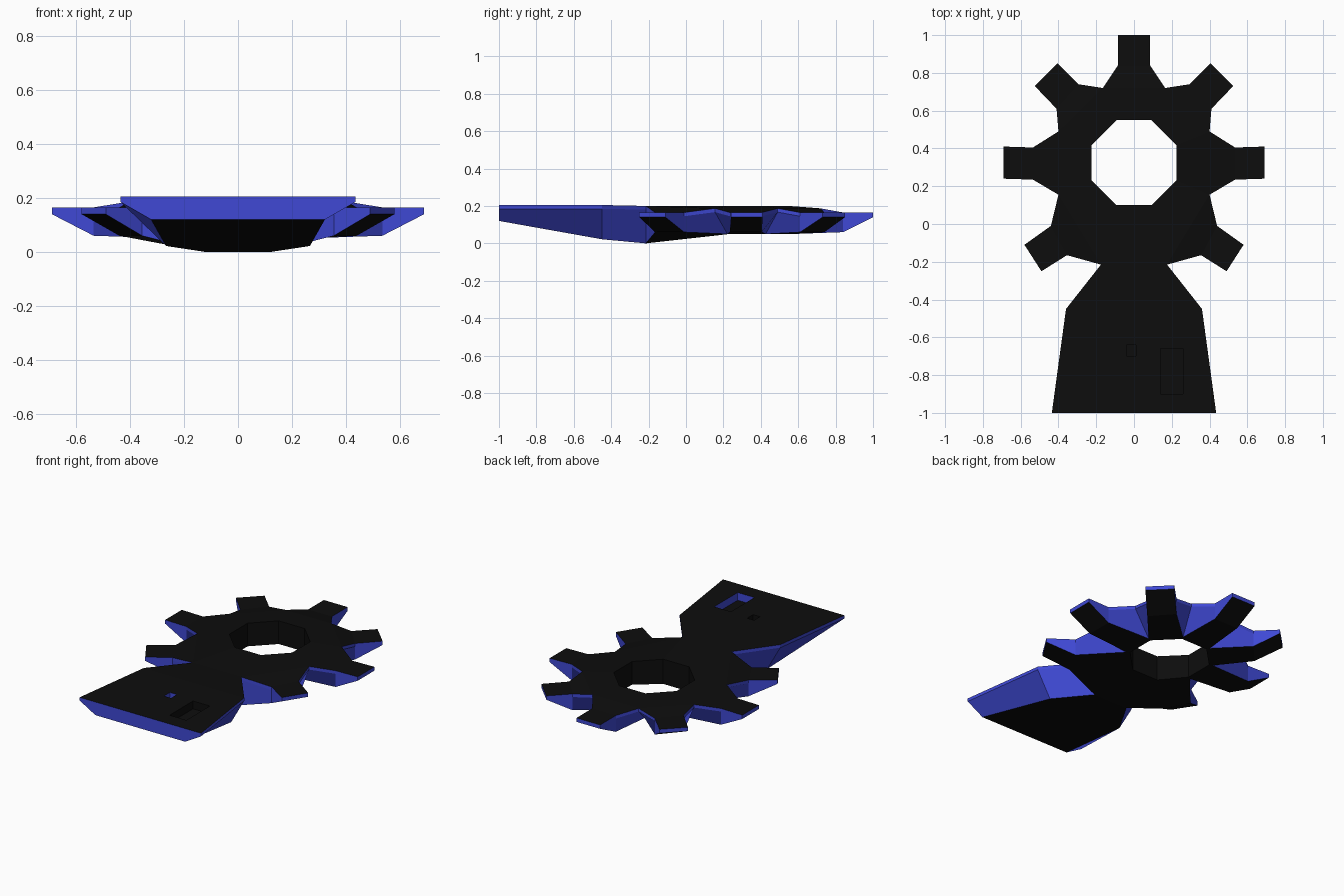
import bpy
import bmesh
from math import cos, sin, radians
from mathutils import Vector

cube = bpy.data.objects.get("Cube")
if cube:
    bpy.data.objects.remove(cube)


def material(name, rgb):
    m = bpy.data.materials.new(name)
    m.use_nodes = True
    m.diffuse_color = (*rgb, 1)
    m.node_tree.nodes["Principled BSDF"].inputs["Base Color"].default_value = (*rgb, 1)
    return m


MATERIALS = [material("black", (0.004, 0.004, 0.004)),
             material("blue", (0.05, 0.066, 0.66))]
BLACK, BLUE = 0, 1
CENTRE = Vector((0, 0.325))

# Half outline from the back tooth round to the blade: each spoke repeats tip, base, valley, base, tip
half = [(.085, 1), (.085, .84), (.165, .72), (.295, .74), (.405, .85),
        (.525, .73), (.41, .61), (.40, .49), (.535, .405), (.69, .41),
        (.69, .24), (.535, .235), (.40, .155), (.44, -.01), (.58, -.11),
        (.49, -.25), (.355, -.165), (.175, -.215), (.36, -.45), (.435, -1)]
outline = half + [(-x, y) for x, y in reversed(half)]
KINDS = ["tip", "base", "valley", "base", "tip"]
TOP = {"tip": .165, "base": .165, "valley": .187}
BOTTOM = {"tip": .14, "base": .06, "valley": .05}


def levels(i):
    """Top, rim and underside positions of one outline point."""
    x, y = outline[i]
    kind = KINDS[i % 5]
    top, low, under = TOP[kind], BOTTOM[kind], Vector((x, y))
    if y < -.4:                                   # blade
        top, low = .205, (.12 if kind == "tip" else .022)
        under.x *= .74
    elif kind == "valley" and y < 0:              # neck
        top, low = .2, 0
        under.x *= .69
    elif kind == "valley":                        # undercut between teeth
        under = CENTRE + (under - CENTRE).normalized() * .265
    return (x, y, top), (x, y, top - .02), (*under, low)


# Toothed ring and blade as one solid
bm = bmesh.new()
rings = list(zip(*[[bm.verts.new(p) for p in levels(i)] for i in range(len(outline))]))
top, rim, under = rings
hole_top, hole_under = [], []
for k in range(8):
    a = radians(67.5 - 45 * k)
    x, y = CENTRE + Vector((cos(a), sin(a))) * .243
    hole_top.append(bm.verts.new((x, y, .2)))
    hole_under.append(bm.verts.new((x, y, .04 if y < .15 else .05)))


def face(verts, colour):
    bm.faces.new(verts).material_index = colour


n = len(outline)
for k in range(8):
    v0, b0, t0, t1, b1, v1 = [(2 + 5 * k + j) % n for j in range(6)]
    j = (k + 1) % 8
    for ring, hole in ((top, hole_top), (under, hole_under)):
        face([ring[b0], ring[t0], ring[t1], ring[b1]], BLACK)
        face([ring[v0], ring[b0], ring[b1], ring[v1]], BLACK)
        face([ring[v0], ring[v1], hole[j], hole[k]], BLACK)
    face([hole_top[k], hole_top[j], hole_under[j], hole_under[k]], BLACK)
for i in range(n):
    j = (i + 1) % n
    for upper, lower in ((top, rim), (rim, under)):
        face([upper[i], upper[j], lower[j], lower[i]], BLUE)
bmesh.ops.recalc_face_normals(bm, faces=bm.faces)


def make_object(name, mesh_bm):
    mesh = bpy.data.meshes.new(name)
    mesh_bm.to_mesh(mesh)
    mesh_bm.free()
    for m in MATERIALS:
        mesh.materials.append(m)
    obj = bpy.data.objects.new(name, mesh)
    bpy.context.collection.objects.link(obj)
    return obj


body = make_object("toothed_ring_blade", bm)


# Shallow pockets in the blade, with two blue walls each
def pocket(name, x, y, w, d, depth, side):
    pb = bmesh.new()
    bmesh.ops.create_cube(pb, size=1)
    for f in pb.faces:
        f.normal_update()
        f.material_index = BLUE if (f.normal.x - f.normal.y) * side > .5 else BLACK
    bmesh.ops.scale(pb, vec=(w, d, depth * 2), verts=pb.verts)
    bmesh.ops.translate(pb, vec=(x, y, .205), verts=pb.verts)
    cutter = make_object(name, pb)
    cutter.hide_render = True
    mod = body.modifiers.new(name, "BOOLEAN")
    mod.operation = "DIFFERENCE"
    mod.solver = "EXACT"
    mod.object = cutter
    bpy.context.view_layer.objects.active = body
    bpy.ops.object.modifier_apply(modifier=mod.name)
    bpy.data.objects.remove(cutter)


pocket("long_pocket", .2, -.78, .12, .24, .05, 1)
pocket("small_pocket", -.015, -.67, .05, .06, .05, -1)
